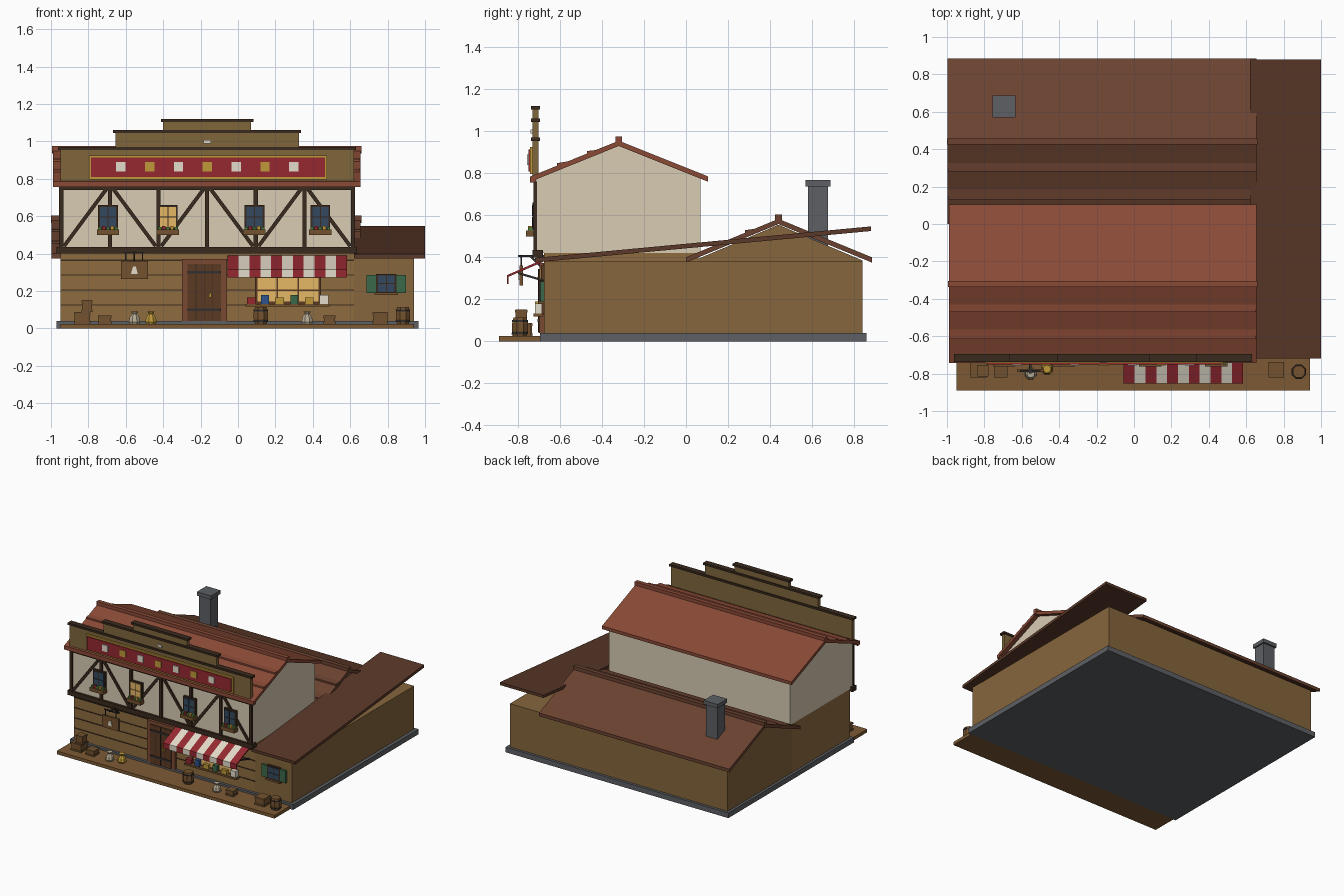
import bpy, bmesh, math
from mathutils import Vector

if "Cube" in bpy.data.objects:
    bpy.data.objects.remove(bpy.data.objects["Cube"])

MATS = {}
COL = dict(stone="5d6064", walk="7d5a34", wood="8f6c40", plank="6e5030", side="86663c", dark="3a2a1e",
           cream="d8ccb4", roof="8a4a36", roof2="6b4230", roof3="5a3828", red="962830", gold="c09a3a",
           white="e4dccb", glass="33485e", warm="e6b866", green="3a6a4a", door="5c3a24", frame="7a4a32",
           parapet="80663c", crate="74522e", iron="33302e", blue="2f5590", leaf="4f7f3c", burlap="b8ac94")


def mat(key):
    if key not in MATS:
        h = COL[key]
        m = bpy.data.materials.new(key)
        c = [int(h[i:i + 2], 16) / 255 for i in (0, 2, 4)]
        m.diffuse_color = [((v + 0.055) / 1.055) ** 2.4 for v in c] + [1]
        m.use_nodes = True
        m.node_tree.nodes["Principled BSDF"].inputs["Base Color"].default_value = m.diffuse_color
        MATS[key] = m
    return MATS[key]


def finish(name, bm, key):
    bmesh.ops.recalc_face_normals(bm, faces=bm.faces)
    me = bpy.data.meshes.new(name)
    bm.to_mesh(me)
    bm.free()
    me.materials.append(mat(key))
    ob = bpy.data.objects.new(name, me)
    bpy.context.collection.objects.link(ob)
    return ob


def prism(name, pts, a, b, key, axis='x'):
    """Extrude a profile: (y, z) points along x, or (x, z) points along y."""
    bm = bmesh.new()
    put = (lambda p, t: (t, p[0], p[1])) if axis == 'x' else (lambda p, t: (p[0], t, p[1]))
    f = bm.faces.new([bm.verts.new(put(p, a)) for p in pts])
    r = bmesh.ops.extrude_face_region(bm, geom=[f])
    d = Vector(put((0, 0), b - a))
    bmesh.ops.translate(bm, verts=[v for v in r['geom'] if isinstance(v, bmesh.types.BMVert)], vec=d)
    return finish(name, bm, key)


def box(name, x0, x1, y0, y1, z0, z1, key):
    return prism(name, [(y0, z0), (y1, z0), (y1, z1), (y0, z1)], x0, x1, key)


def bar(name, p, q, w, a, b, key, axis='y'):
    """Straight beam between two points of a profile plane."""
    p, q = Vector(p), Vector(q)
    d = (q - p).normalized() * w / 2
    n = Vector((-d.y, d.x))
    return prism(name, [p + n, q + n, q - n, p - n], a, b, key, axis)


def lathe(name, prof, x, y, key, n=8):
    """Revolve (radius, z) points, with flat facets."""
    bm = bmesh.new()
    rings = [[bm.verts.new((x + r * math.cos(math.tau * (i + .5) / n), y + r * math.sin(math.tau * (i + .5) / n), z))
              for i in range(n)] for r, z in prof]
    for lo, hi in zip(rings, rings[1:]):
        for i in range(n):
            bm.faces.new((lo[i], lo[(i + 1) % n], hi[(i + 1) % n], hi[i]))
    bm.faces.new(rings[0])
    bm.faces.new(rings[-1])
    return finish(name, bm, key)


def gable_roof(name, x0, x1, yr, zr, y0, z0, y1, z1, key):
    t = 0.025
    prism(name, [(y0, z0), (yr, zr), (y1, z1), (y1, z1 - t), (yr, zr - t), (y0, z0 - t)], x0, x1, key)
    box(name + "_ridge", x0 - .004, x1 + .004, yr - .016, yr + .016, zr - .02, zr + .02, key)
    for f0, f1 in ((.26, .36), (.58, .7)):  # raised shingle courses on the front slope
        P = [(yr + (y0 - yr) * f, zr + (z0 - zr) * f) for f in (f0, f1)]
        prism(name + "_course", [P[0], P[1], (P[1][0], P[1][1] + .012)], x0 + .002, x1 - .002, key)


# Base and boardwalk
box("foundation", -.97, .965, -.695, .86, 0, .04, "stone")
box("boardwalk", -.95, .94, -.89, -.69, 0, .025, "walk")

# Wall masses
box("ground_floor", -.95, .62, -.675, .06, .04, .42, "wood")
box("side_annex", .62, .94, -.675, .84, .04, .38, "side")
prism("rear_wing", [(.04, .04), (.84, .04), (.84, .385), (.44, .555), (.04, .385)], -.95, .62, "side")
box("upper_floor", -.95, .62, -.712, .07, .42, .785, "cream")
prism("upper_gable", [(-.712, .78), (-.32, .94), (.07, .78)], -.95, .62, "cream")

# Roofs and chimney
gable_roof("main_roof", -.99, .655, -.32, .955, -.74, .785, .105, .785, "roof")
gable_roof("rear_roof", -.996, .656, .44, .583, 0, .4, .885, .4, "roof2")
prism("annex_roof", [(-.72, .375), (.88, .525), (.88, .547), (-.72, .397)], .62, 1.0, "roof3")
box("chimney", -.745, -.645, .58, .675, .4, .75, "stone")
box("chimney_cap", -.756, -.634, .57, .687, .738, .768, "stone")

# Stepped false front
for x0, x1, z0, z1 in ((-.95, .62, .78, .97), (-.655, .325, .96, 1.06), (-.4, .07, 1.05, 1.12)):
    box("parapet", x0, x1, -.73, -.702, z0, z1 - .014, "parapet")
    box("parapet_cap", x0 - .012, x1 + .012, -.738, -.694, z1 - .016, z1, "dark")
box("parapet_plaque", -.185, -.145, -.74, -.728, .99, 1.008, "white")
box("eave_board", -.99, .655, -.742, -.715, .755, .785, "roof")

# Sign board with plain square studs
box("sign_frame", -.797, .476, -.742, -.728, .797, .925, "gold")
box("sign_panel", -.785, .464, -.75, -.738, .809, .913, "red")
for i in range(7):
    x = -.164 + (i - 3) * .154
    box("sign_square", x - .025, x + .025, -.757, -.746, .84, .89, "gold" if i % 2 else "white")

# Timber framing
box("jetty_beam", -.97, .635, -.73, -.68, .4, .435, "dark")
box("top_beam", -.95, .62, -.724, -.71, .74, .757, "dark")
posts = [-.945 + .26 * i for i in range(7)]
for i, x in enumerate(posts):
    box("timber_post", x - .011, x + .011, -.726, -.71, .43, .76, "dark")
    if i < 6:
        zs = (.44, .75) if i % 2 == 0 else (.75, .44)
        bar("timber_brace", (x + .015, zs[0]), (x + .245, zs[1]), .02, -.722, -.71, "dark")


def window(x, z, w, h, y, glass):
    box("window_frame", x - w / 2, x + w / 2, y - .018, y, z - h / 2, z + h / 2, "dark")
    for s in (-1, 1):
        for t in (-1, 1):
            cx, cz = x + s * w * .215, z + t * h * .22
            box("window_pane", cx - w * .19, cx + w * .19, y - .022, y - .016, cz - h * .2, cz + h * .2, glass)


# Upper windows with flower boxes
for i, x in enumerate((-.695, -.375, .088, .44)):
    window(x, .595, .105, .13, -.712, "warm" if i == 1 else "glass")
    box("flower_box", x - .06, x + .06, -.762, -.714, .5, .528, "crate")
    for k in range(5):
        fx = x - .044 + k * .022
        box("flowers", fx - .009, fx + .009, -.752, -.73, .526, .543 + .005 * (k % 2),
            ("leaf", "red", "leaf", "gold", "leaf")[k])

# Plank seams
for z in (.125, .205, .285, .365):
    box("plank_seam", -.95, .62, -.679, -.67, z - .003, z + .003, "dark")

# Door
box("door_frame", -.3, -.06, -.697, -.67, .04, .372, "frame")
box("door", -.27, -.09, -.703, -.69, .04, .345, "door")
for x in (-.225, -.18, -.135):
    box("door_seam", x - .002, x + .002, -.705, -.7, .045, .345, "dark")
for z in (.1, .3):
    box("door_strap", -.27, -.09, -.708, -.7, z - .007, z + .007, "iron")
box("door_handle", -.155, -.143, -.718, -.7, .165, .19, "gold")

# Hanging sign
box("sign_bracket", -.561, -.549, -.8, -.675, .402, .412, "iron")
bar("sign_bracket_brace", (-.685, .35), (-.74, .404), .01, -.56, -.55, "iron", 'x')
for x in (-.6, -.51):
    box("sign_hanger", x - .003, x + .003, -.788, -.782, .355, .405, "iron")
box("sign_crossbar", -.61, -.5, -.79, -.78, .4, .408, "iron")
box("hanging_sign", -.625, -.482, -.792, -.776, .265, .36, "crate")
prism("hanging_sign_plaque", [(-.572, .292), (-.536, .292), (-.546, .33), (-.562, .33)], -.797, -.79, "white", 'y')

# Shop window, shelf and goods
box("shop_window_frame", .09, .445, -.69, -.67, .13, .36, "door")
for i in range(3):
    x = .103 + i * .112
    for z0, z1 in ((.145, .2), (.208, .27), (.278, .35)):
        box("shop_window_pane", x, x + .104, -.695, -.685, z0, z1, "warm")
box("goods_shelf", .04, .49, -.725, -.68, .118, .132, "crate")
for x, w, h, c in ((.07, .046, .035, "red"), (.145, .042, .05, "blue"), (.222, .046, .035, "gold"),
                   (.3, .04, .048, "green"), (.38, .046, .035, "gold"), (.46, .046, .05, "white")):
    box("goods", x - w / 2, x + w / 2, -.718, -.685, .13, .13 + h, c)

# Striped awning
w = .638 / 11
for i in range(11):
    x = -.055 + i * w
    prism("awning_stripe", [(-.68, .39), (-.852, .315), (-.852, .272), (-.844, .272), (-.844, .308), (-.68, .378)],
          x, x + w, "white" if i % 2 else "red")
for x in (-.045, .572):
    bar("awning_arm", (-.68, .29), (-.8, .325), .01, x - .005, x + .005, "iron", 'x')

# Annex window with shutters
window(.793, .24, .11, .105, -.675, "glass")
box("annex_sill", .73, .856, -.705, -.675, .178, .192, "crate")
for x in (.713, .873):
    box("shutter", x - .026, x + .026, -.692, -.675, .19, .285, "green")

# Boardwalk goods: crates, sacks, barrels
for x, y, z, s, h in ((-.833, -.775, .025, .09, .062), (-.808, -.785, .087, .06, .065), (-.712, -.785, .025, .072, .042),
                      (.49, -.775, .025, .064, .042), (.76, -.78, .025, .084, .062)):
    r = s / 2
    box("crate", x - r + .003, x + r - .003, y - r + .003, y + r - .003, z, z + h, "crate")
    for k in (.12, .88):
        box("crate_slat", x - r, x + r, y - r, y + r, z + h * k - .006, z + h * k + .006, "plank")
for x, y, c in ((-.553, -.8, "burlap"), (-.465, -.775, "gold"), (.37, -.79, "burlap")):
    lathe("sack", [(.028, .025), (.033, .035), (.028, .06), (.013, .078), (.022, .092)], x, y, c)
for x in (.122, .882):
    lathe("barrel", [(.034, .025), (.041, .05), (.041, .085), (.034, .114)], x, -.79, "crate")
    for z in (.04, .096):
        lathe("barrel_band", [(.041, z - .005), (.042, z + .005)], x, -.79, "iron")
